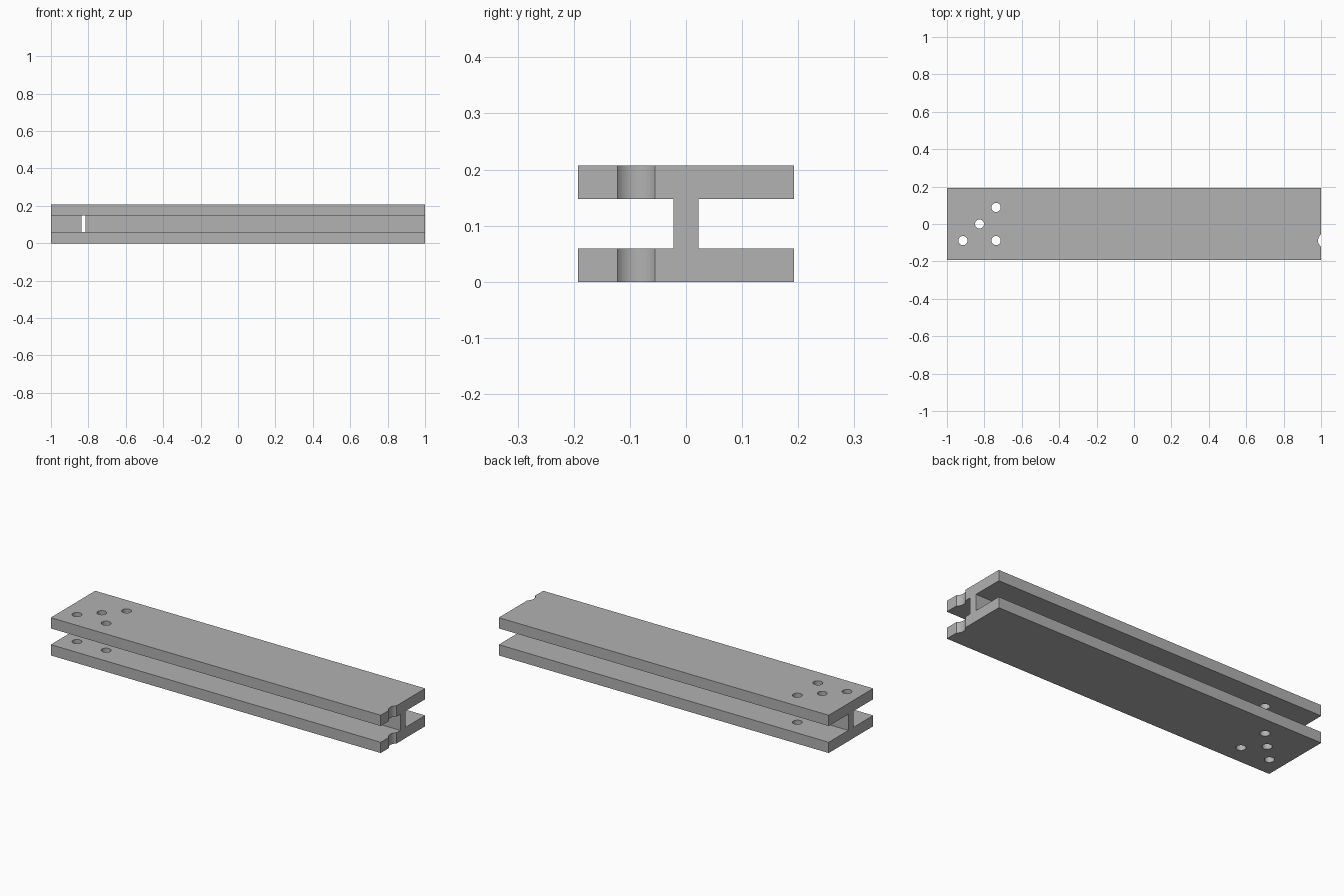
import bpy
import bmesh
import math

default = bpy.data.objects.get("Cube")
if default:
    bpy.data.objects.remove(default, do_unlink=True)

LENGTH, HEIGHT = 2.0, 0.207
HALF_WIDTH, HALF_WEB = 0.1925, 0.0225
FLANGE = 0.059
PITCH = 0.0885   # spacing of the hole pattern
HOLE_R = 0.0245

grey = bpy.data.materials.new("plain grey")
grey.use_nodes = True
colour = (0.445, 0.445, 0.445, 1)
grey.diffuse_color = colour
grey.node_tree.nodes["Principled BSDF"].inputs["Base Color"].default_value = colour

# I-shaped cross-section, extruded along x
low, high = FLANGE, HEIGHT - FLANGE
half = [(HALF_WIDTH, 0), (HALF_WIDTH, low), (HALF_WEB, low),
        (HALF_WEB, high), (HALF_WIDTH, high), (HALF_WIDTH, HEIGHT)]
profile = half + [(-y, z) for y, z in reversed(half)]
bm = bmesh.new()
section = bm.faces.new([bm.verts.new((-LENGTH / 2, y, z)) for y, z in profile])
grown = bmesh.ops.extrude_face_region(bm, geom=[section])
tip = [v for v in grown["geom"] if isinstance(v, bmesh.types.BMVert)]
bmesh.ops.translate(bm, vec=(LENGTH, 0, 0), verts=tip)
bmesh.ops.recalc_face_normals(bm, faces=bm.faces)
mesh = bpy.data.meshes.new("beam")
bm.to_mesh(mesh)
bm.free()
beam = bpy.data.objects.new("beam", mesh)
bpy.context.collection.objects.link(beam)
mesh.materials.append(grey)


def drill(x, y, radius):
    """Cut a vertical round hole through the whole beam."""
    bpy.ops.mesh.primitive_cylinder_add(vertices=40, radius=radius, depth=HEIGHT * 2,
                                        location=(x, y, HEIGHT / 2))
    cutter = bpy.context.object
    cutter.name = "hole_cutter"
    cutter.hide_render = True
    cutter.data.materials.append(grey)
    cut = beam.modifiers.new("hole", "BOOLEAN")
    cut.operation = "DIFFERENCE"
    cut.solver = "EXACT"
    cut.object = cutter
    bpy.context.view_layer.objects.active = beam
    bpy.ops.object.modifier_apply(modifier=cut.name)
    bpy.data.objects.remove(cutter, do_unlink=True)


# Bolt holes at one end
middle = -0.826
for column, row in [(-1, -1), (0, 0), (1, -1), (1, 1)]:
    drill(middle + column * PITCH, row * PITCH, HOLE_R)

# Shallow round notch in the other end
drill(1.027, -PITCH, 0.043)

# Smooth hole walls, sharp edges elsewhere
bpy.ops.object.select_all(action="DESELECT")
beam.select_set(True)
bpy.context.view_layer.objects.active = beam
bpy.ops.object.shade_smooth_by_angle(angle=math.radians(30))
